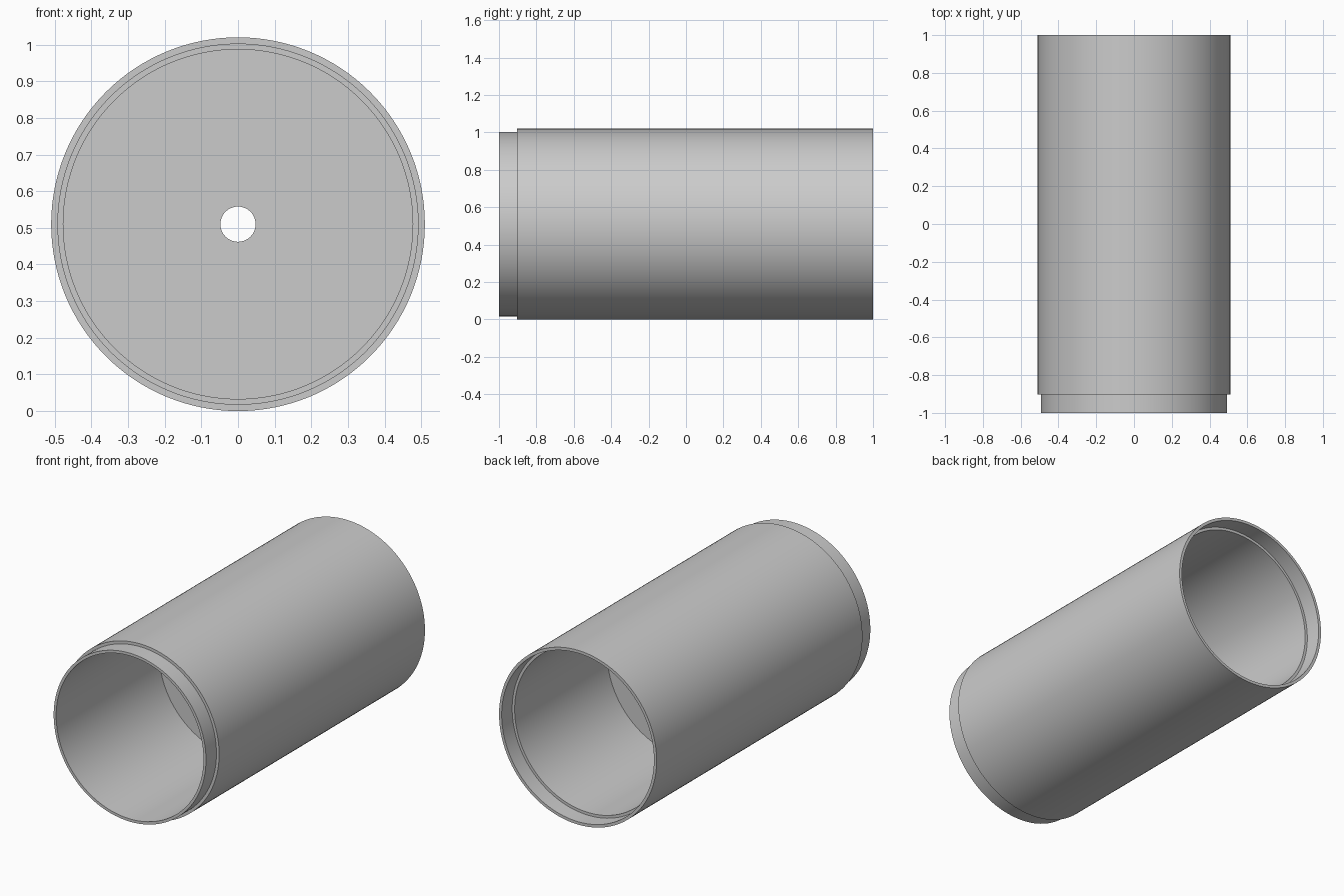
import bpy
import bmesh
from math import radians, tau
from mathutils import Vector

cube = bpy.data.objects.get("Cube")
if cube:
    bpy.data.objects.remove(cube, do_unlink=True)

OUTER, STEP, BORE, HOLE = 0.51, 0.493, 0.477, 0.048
LIP = 0.097          # length of the spigot and of the matching socket
WALL = 0.048         # half thickness of the bulkhead
SEGMENTS = 128

grey = bpy.data.materials.new("plain grey")
grey.use_nodes = True
colour = (0.6, 0.6, 0.6, 1)
grey.diffuse_color = colour
grey.node_tree.nodes["Principled BSDF"].inputs["Base Color"].default_value = colour


def lathe(name, profile, centre):
    """Spin a closed (radius, y) profile about the y axis."""
    bm = bmesh.new()
    verts = [bm.verts.new((r, y, 0)) for r, y in profile]
    edges = [bm.edges.new((v, verts[i - 1])) for i, v in enumerate(verts)]
    bmesh.ops.spin(bm, geom=verts + edges, cent=(0, 0, 0), axis=(0, 1, 0),
                   angle=tau, steps=SEGMENTS, use_merge=True)
    bmesh.ops.remove_doubles(bm, verts=bm.verts, dist=0.0001)
    bmesh.ops.recalc_face_normals(bm, faces=bm.faces)
    mesh = bpy.data.meshes.new(name)
    bm.to_mesh(mesh)
    bm.free()
    mesh.materials.append(grey)
    obj = bpy.data.objects.new(name, mesh)
    obj.location = Vector(centre)
    bpy.context.collection.objects.link(obj)
    bpy.ops.object.select_all(action="DESELECT")
    obj.select_set(True)
    bpy.context.view_layer.objects.active = obj
    bpy.ops.object.shade_smooth_by_angle(angle=radians(30))
    return obj


# Tube with front spigot, rear socket and a pierced bulkhead in the middle
lathe("coupler_tube", [
    (STEP, -1), (STEP, -1 + LIP), (OUTER, -1 + LIP), (OUTER, 1),   # outside
    (STEP, 1), (STEP, 1 - LIP), (BORE, 1 - LIP),                   # socket
    (BORE, WALL), (HOLE, WALL), (HOLE, -WALL), (BORE, -WALL),      # bulkhead
    (BORE, -1),
], (0, 0, OUTER))
